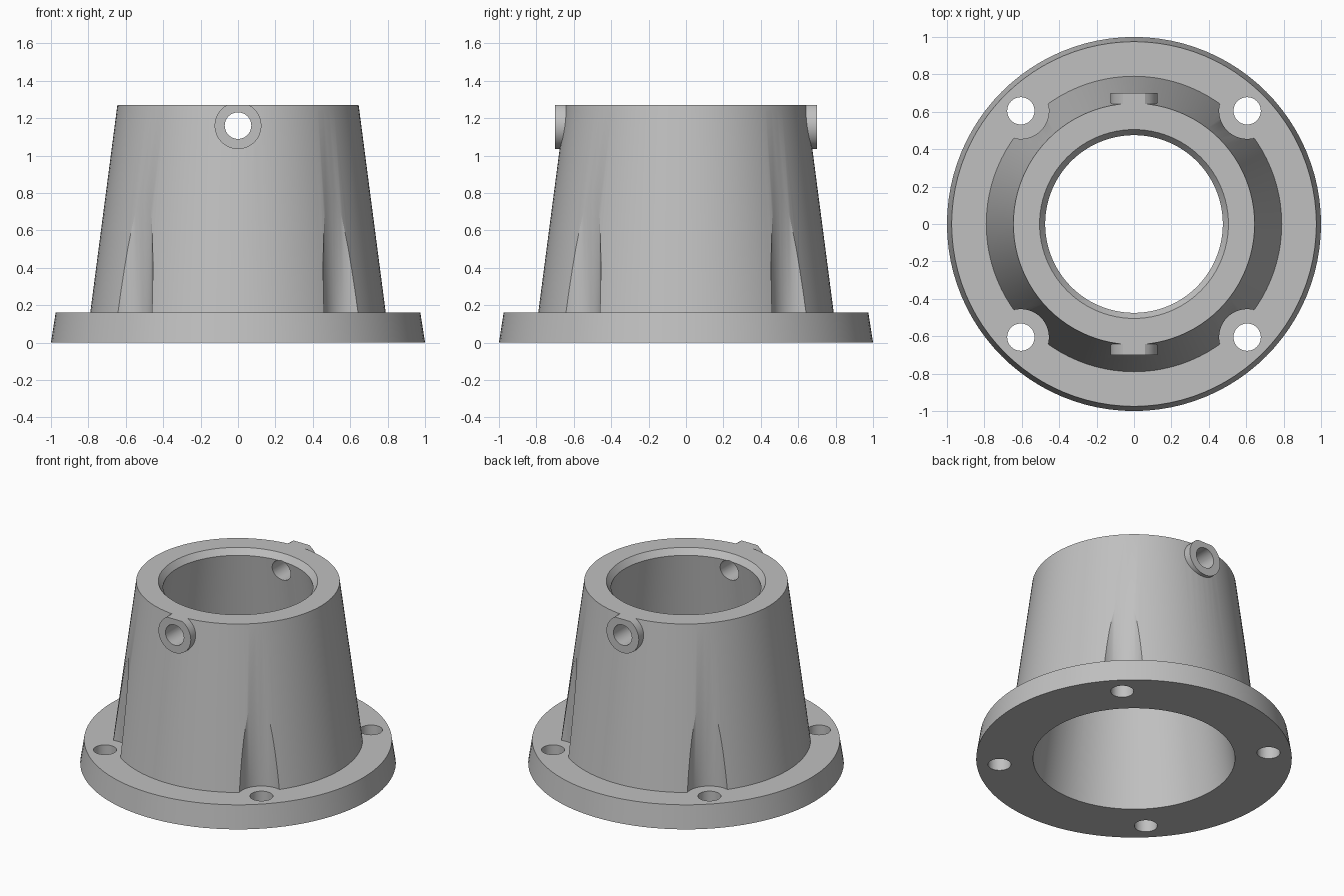
import bpy
import bmesh
from math import cos, sin, pi, tau, asin
from mathutils import Vector

default = bpy.data.objects.get("Cube")
if default:
    bpy.data.objects.remove(default)

FLANGE_TOP, TOP = 0.16, 1.27
BOLT, LUG_Z, LUG_R, LUG_Y = 0.605, 1.16, 0.125, 0.70

metal = bpy.data.materials.new("plain_grey")
metal.use_nodes = True
grey = (0.53, 0.53, 0.53, 1)
metal.diffuse_color = grey
metal.node_tree.nodes["Principled BSDF"].inputs["Base Color"].default_value = grey


def make_object(name, bm):
    bmesh.ops.recalc_face_normals(bm, faces=bm.faces)
    mesh = bpy.data.meshes.new(name)
    bm.to_mesh(mesh)
    bm.free()
    mesh.materials.append(metal)
    obj = bpy.data.objects.new(name, mesh)
    bpy.context.collection.objects.link(obj)
    return obj


def lathe(name, profile, segments=96):
    """Closed (radius, z) profile turned around the z axis."""
    bm = bmesh.new()
    rings = [[bm.verts.new((r * cos(tau * i / segments), r * sin(tau * i / segments), z))
              for r, z in profile] for i in range(segments)]
    n = len(profile)
    for i in range(segments):
        a, b = rings[i], rings[(i + 1) % segments]
        for j in range(n):
            k = (j + 1) % n
            bm.faces.new((a[j], b[j], b[k], a[k]))
    return make_object(name, bm)


def prism(name, outline, offset):
    """Solid made by sweeping a flat outline along an offset."""
    bm = bmesh.new()
    start = [bm.verts.new(p) for p in outline]
    end = [bm.verts.new(Vector(p) + Vector(offset)) for p in outline]
    bm.faces.new(start)
    bm.faces.new(end)
    n = len(start)
    for i in range(n):
        k = (i + 1) % n
        bm.faces.new((start[i], start[k], end[k], end[i]))
    return make_object(name, bm)


def upright_cylinder(name, x, y, radius, z0, z1, sides=48):
    ring = [(x + radius * cos(tau * i / sides), y + radius * sin(tau * i / sides), z0)
            for i in range(sides)]
    return prism(name, ring, (0, 0, z1 - z0))


def combine(target, tool, operation):
    tool.hide_render = True
    mod = target.modifiers.new(operation, "BOOLEAN")
    mod.operation = operation
    mod.solver = "EXACT"
    mod.object = tool
    bpy.context.view_layer.objects.active = target
    bpy.ops.object.modifier_apply(modifier=mod.name)
    bpy.data.objects.remove(tool)


# Flange, tapered hollow body and chamfered mouth
housing = lathe("flanged_housing", [
    (0.64, 0), (1.0, 0), (0.975, FLANGE_TOP), (0.79, FLANGE_TOP),
    (0.645, TOP), (0.505, TOP), (0.475, TOP - 0.042)])

# Round lugs on front and back, trimmed flush with the rim
rise = asin((TOP - LUG_Z) / LUG_R)
arc = [pi - rise + (pi + 2 * rise) * i / 40 for i in range(41)]
for side in (-1, 1):
    outline = [(LUG_R * cos(a), side * 0.56, LUG_Z + LUG_R * sin(a)) for a in arc]
    outline[0] = (outline[0][0], side * 0.56, TOP)
    outline[-1] = (outline[-1][0], side * 0.56, TOP)
    combine(housing, prism("lug", outline, (0, side * (LUG_Y - 0.56), 0)), "UNION")

# Bolt clearance pockets in the body and bolt holes in the flange
for sx in (-1, 1):
    for sy in (-1, 1):
        x, y = sx * BOLT, sy * BOLT
        combine(housing, upright_cylinder("pocket_cutter", x, y, 0.15, FLANGE_TOP, 1.1),
                "DIFFERENCE")
        combine(housing, upright_cylinder("bolt_cutter", x, y, 0.073, -0.1, 0.3),
                "DIFFERENCE")

# Cross hole through both lugs
ring = [(0.071 * cos(tau * i / 40), -0.9, LUG_Z + 0.071 * sin(tau * i / 40))
        for i in range(40)]
combine(housing, prism("cross_hole_cutter", ring, (0, 1.8, 0)), "DIFFERENCE")

# Smooth shading with crisp edges
bpy.ops.object.select_all(action="DESELECT")
housing.select_set(True)
bpy.context.view_layer.objects.active = housing
bpy.ops.object.shade_smooth_by_angle(angle=pi / 6)
